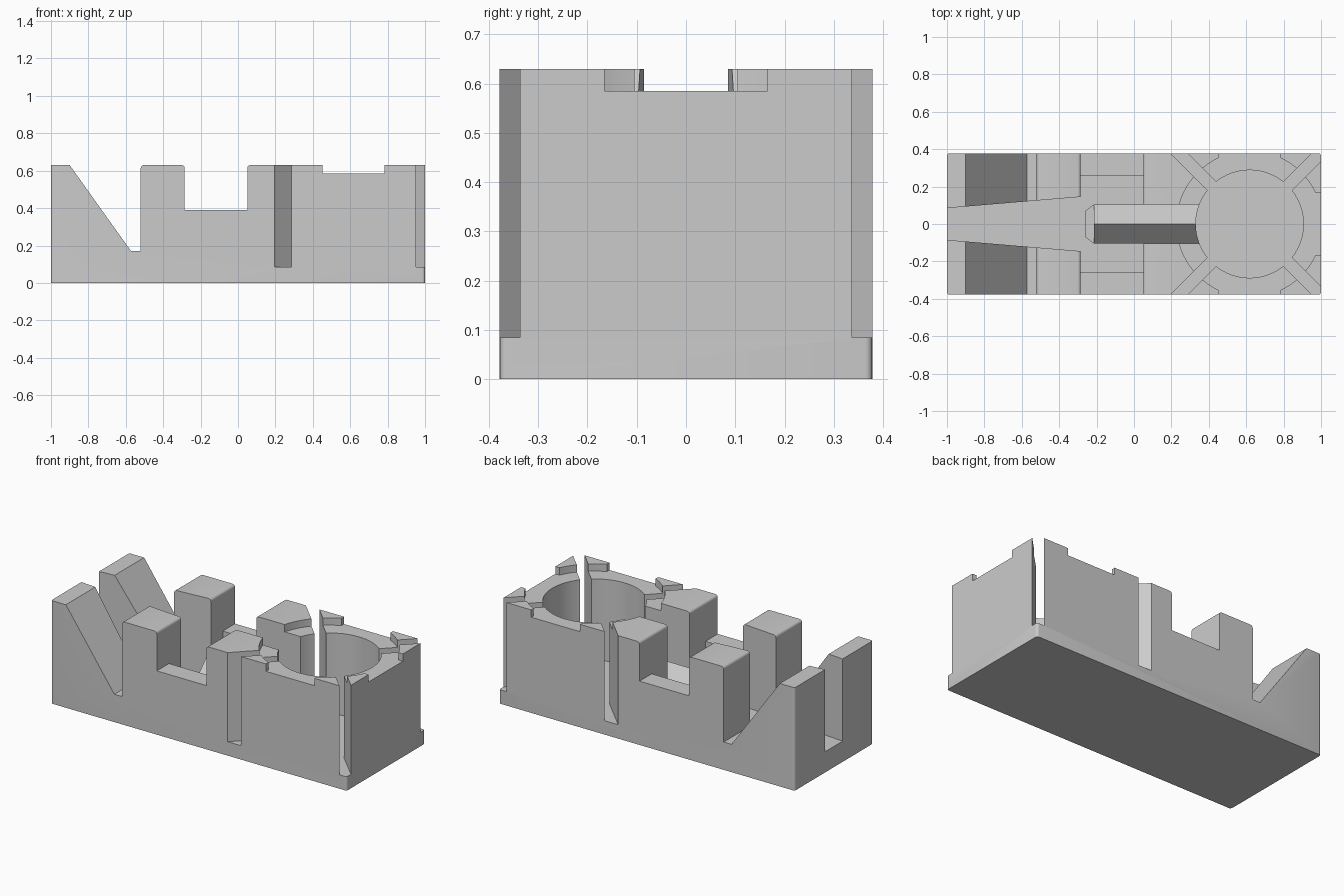
import bpy, bmesh, math
from mathutils import Vector

old = bpy.data.objects.get("Cube")
if old:
    bpy.data.objects.remove(old, do_unlink=True)

HX, HY, TOP = 1.0, 0.378, 0.63      # half length, half width, height
CX, R_HOLE, R_RIM = 0.618, 0.288, 0.39
FLOOR, HOLE_FLOOR, RIM_Z = 0.127, 0.085, 0.585
ABOVE = 0.8

grey = bpy.data.materials.new("light_grey")
grey.use_nodes = True
colour = (0.6, 0.6, 0.6, 1)
grey.diffuse_color = colour
grey.node_tree.nodes["Principled BSDF"].inputs["Base Color"].default_value = colour


def prism(name, points, axis, lo, hi):
    """Extrude a 2D outline along an axis (outline uses the other two axes in order)."""
    bm = bmesh.new()

    def place(a, b):
        return {"x": (lo, a, b), "y": (a, lo, b), "z": (a, b, lo)}[axis]
    face = bm.faces.new([bm.verts.new(place(a, b)) for a, b in points])
    ext = bmesh.ops.extrude_face_region(bm, geom=[face])
    step = Vector([(hi - lo) * (axis == c) for c in "xyz"])
    bmesh.ops.translate(bm, vec=step, verts=[v for v in ext["geom"] if isinstance(v, bmesh.types.BMVert)])
    bmesh.ops.recalc_face_normals(bm, faces=bm.faces)
    mesh = bpy.data.meshes.new(name)
    bm.to_mesh(mesh)
    bm.free()
    mesh.materials.append(grey)
    obj = bpy.data.objects.new(name, mesh)
    bpy.context.collection.objects.link(obj)
    return obj


def rect(x0, x1, y0, y1):
    return [(x0, y0), (x1, y0), (x1, y1), (x0, y1)]


def disc(radius, n=72):
    return [(CX + radius * math.cos(math.tau * i / n), radius * math.sin(math.tau * i / n)) for i in range(n)]


def rounded(x, side, r=0.016, n=4):
    """Rounded top corner of a post; side -1 is its left corner, +1 its right."""
    arc = [(x - side * r * (1 - math.sin(t)), TOP - r * (1 - math.cos(t)))
           for t in (math.pi / 2 * i / n for i in range(n + 1))]
    return arc[::-1] if side < 0 else arc


def combine(body, tool, operation="DIFFERENCE"):
    mod = body.modifiers.new(tool.name, "BOOLEAN")
    mod.operation, mod.solver, mod.object = operation, "EXACT", tool
    bpy.context.view_layer.objects.active = body
    bpy.ops.object.modifier_apply(modifier=mod.name)
    bpy.data.objects.remove(tool, do_unlink=True)


# Block with the sloped notch and the square notch in its side outline
outline = [(-HX, 0), (HX, 0), (HX, TOP)]
outline += rounded(0.05, -1) + [(0.05, 0.39), (-0.285, 0.39)]
outline += rounded(-0.285, 1)[::-1] + rounded(-0.52, -1)
outline += [(-0.52, 0.17), (-0.572, 0.17), (-0.9, TOP), (-HX, TOP)]
# Corner arcs run from the top towards the wall or back, so order each by travel direction
outline[3:8] = sorted(outline[3:8], key=lambda p: -p[0])
outline[10:15] = sorted(outline[10:15], key=lambda p: -p[0])
outline[15:20] = sorted(outline[15:20], key=lambda p: -p[0])
block = prism("holder_block", outline, "y", -HY, HY)

# Rounded upright corners
bm = bmesh.new()
bm.from_mesh(block.data)
corners = [e for e in bm.edges if all(abs(v.co.x) > HX - 0.001 for v in e.verts)
           and abs(e.verts[0].co.z - e.verts[1].co.z) > 0.5]
bmesh.ops.bevel(bm, geom=corners, offset=0.014, segments=4, profile=0.5, affect="EDGES")
bm.to_mesh(block.data)
bm.free()

# Inner pocket, tapered channel and the passage to the round well
combine(block, prism("pocket", rect(-0.285, 0.05, -0.26, 0.26), "z", FLOOR, ABOVE))
slope = 0.06 / 0.715
taper = [(x, s * (0.085 + slope * (x + 1))) for x, s in ((-1.1, -1), (-0.27, -1), (-0.27, 1), (-1.1, 1))]
combine(block, prism("tapered_channel", taper, "z", FLOOR, ABOVE))
combine(block, prism("passage", rect(0.0, 0.6, -0.105, 0.105), "z", 0.2, ABOVE))

# Ridge rail with a chamfered nose and a pitched top
nose = [(-0.26, -0.07), (-0.215, -0.105), (0.5, -0.105), (0.5, 0.105), (-0.215, 0.105), (-0.26, 0.07)]
combine(block, prism("rail_base", nose, "z", 0.05, 0.24), "UNION")
roof = [(-0.105, 0.2), (0.105, 0.2), (0.105, 0.24), (0, 0.347), (-0.105, 0.24)]
combine(block, prism("rail_ridge", roof, "x", -0.215, 0.5), "UNION")

# Round well and its four diagonal slots
combine(block, prism("round_well", disc(R_HOLE), "z", HOLE_FLOOR, ABOVE))
for k in range(4):
    a = math.pi / 4 + k * math.pi / 2
    u, w = Vector((math.cos(a), math.sin(a))), Vector((-math.sin(a), math.cos(a))) * 0.032
    c = Vector((CX, 0))
    slot = [c + u * 0.15 - w, c + u * 0.8 - w, c + u * 0.8 + w, c + u * 0.15 + w]
    combine(block, prism("corner_slot", [tuple(p) for p in slot], "z", HOLE_FLOOR, ABOVE))

# Shallow rim recess, open at three sides
combine(block, prism("rim_recess", disc(R_RIM), "z", RIM_Z, ABOVE))
combine(block, prism("rim_gap_sides", rect(CX - 0.165, CX + 0.165, -0.5, 0.5), "z", RIM_Z, ABOVE))
combine(block, prism("rim_gap_end", rect(CX, 1.1, -0.165, 0.165), "z", RIM_Z, ABOVE))

bpy.ops.object.select_all(action="DESELECT")
block.select_set(True)
bpy.context.view_layer.objects.active = block
bpy.ops.object.shade_smooth_by_angle(angle=math.radians(30))
